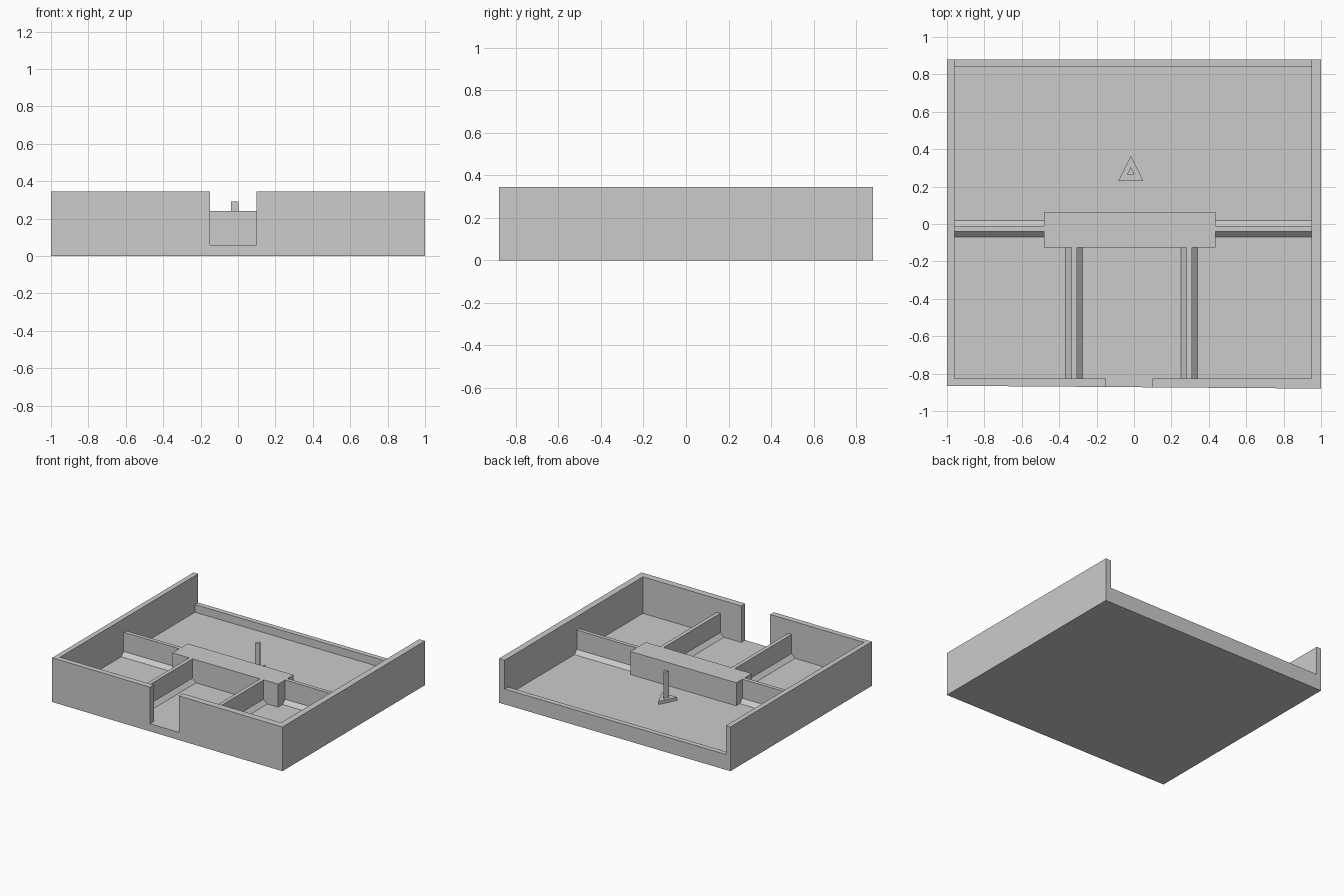
import bpy
import bmesh
from mathutils import Vector

cube = bpy.data.objects.get("Cube")
if cube:
    bpy.data.objects.remove(cube, do_unlink=True)

grey = bpy.data.materials.new("light grey")
grey.use_nodes = True
grey.diffuse_color = (0.6, 0.6, 0.6, 1)
grey.node_tree.nodes["Principled BSDF"].inputs["Base Color"].default_value = (0.6, 0.6, 0.6, 1)

FLOOR, LOW, MID, TOP = 0.06, 0.12, 0.24, 0.345
BACK, BACK_IN, FRONT_IN = 0.88, 0.84, -0.825
LEFT_IN, RIGHT_IN = 0.95, -0.96


def extrude(name, points, direction):
    """Extrude a flat outline along a direction into a solid object."""
    bm = bmesh.new()
    face = bm.faces.new([bm.verts.new(p) for p in points])
    result = bmesh.ops.extrude_face_region(bm, geom=[face])
    moved = [v for v in result["geom"] if isinstance(v, bmesh.types.BMVert)]
    bmesh.ops.translate(bm, verts=moved, vec=Vector(direction))
    bmesh.ops.recalc_face_normals(bm, faces=bm.faces)
    mesh = bpy.data.meshes.new(name)
    bm.to_mesh(mesh)
    bm.free()
    mesh.materials.append(grey)
    obj = bpy.data.objects.new(name, mesh)
    bpy.context.collection.objects.link(obj)
    return obj


def prism(name, outline, z0, z1):
    return extrude(name, [(x, y, z0) for x, y in outline], (0, 0, z1 - z0))


def box(name, x0, x1, y0, y1, z0, z1):
    return prism(name, [(x0, y0), (x1, y0), (x1, y1), (x0, y1)], z0, z1)


def front_y(x):
    """The outer front edge runs very slightly askew."""
    return -0.8725 - 0.0075 * x


def front_piece(name, x0, x1, y1, z0, z1):
    return prism(name, [(x0, front_y(x0)), (x1, front_y(x1)), (x1, y1), (x0, y1)], z0, z1)


def divider_profile(half=0.015, foot=0.03):
    """Cross-section of a thin wall with a sloped foot on both sides."""
    side = [(half, MID), (half, FLOOR + foot), (half + foot, FLOOR)]
    return side + [(-a, z) for a, z in reversed(side)]


# Tray: floor slab, tall sides, low back and a front split by a doorway
front_piece("floor_slab", -1, 1, BACK, 0, FLOOR)
front_piece("right_wall", -1, RIGHT_IN, BACK, FLOOR, TOP)
front_piece("left_wall", LEFT_IN, 1, BACK, FLOOR, TOP)
box("low_back_wall", RIGHT_IN, LEFT_IN, BACK_IN, BACK, FLOOR, LOW)
front_piece("front_wall_right", RIGHT_IN, -0.15, FRONT_IN, FLOOR, TOP)
front_piece("front_wall_left", 0.10, LEFT_IN, FRONT_IN, FLOOR, TOP)

# Central block
BX0, BX1, BY0, BY1 = -0.48, 0.435, -0.125, 0.065
box("central_block", BX0, BX1, BY0, BY1, FLOOR, MID)

# Cross dividers from the block to the side walls
for name, x0, x1 in (("right", RIGHT_IN, BX0), ("left", BX1, LEFT_IN)):
    extrude("cross_divider_" + name,
            [(x0, -0.025 + a, z) for a, z in divider_profile()], (x1 - x0, 0, 0))

# Front dividers from the block to the front wall
for name, x in (("right", -0.32), ("left", 0.295)):
    extrude("front_divider_" + name,
            [(x + a, FRONT_IN, z) for a, z in divider_profile()], (0, BY0 - FRONT_IN, 0))


# Three-sided post on a three-sided foot
def triangle(half, y0, y1, x=-0.017):
    return [(x - half, y0), (x + half, y0), (x, y1)]


prism("post_foot", triangle(0.067, 0.23, 0.365), FLOOR, 0.085)
prism("post", triangle(0.02, 0.265, 0.305), 0.085, 0.29)
